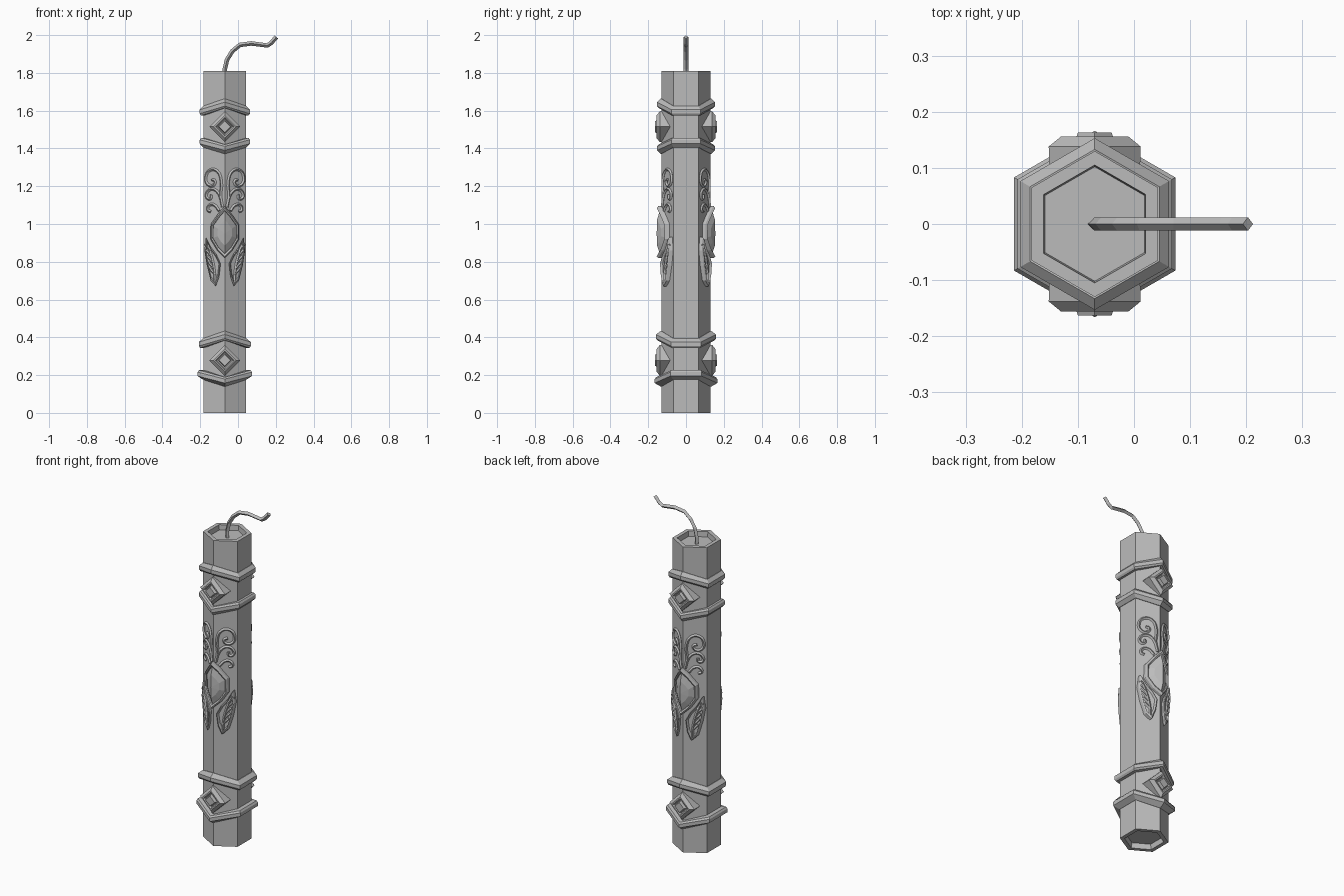
import bpy, bmesh, math
from mathutils import Vector

if "Cube" in bpy.data.objects:
    bpy.data.objects.remove(bpy.data.objects["Cube"])

CX = -0.07          # column axis
R = 0.13            # column corner radius
SLOPE = math.tan(math.radians(30))

grey = bpy.data.materials.new("stone grey")
grey.use_nodes = True
grey.diffuse_color = (0.5, 0.5, 0.5, 1)
grey.node_tree.nodes["Principled BSDF"].inputs["Base Color"].default_value = (0.5, 0.5, 0.5, 1)


def add_object(name, mesh, mirror=(False, False)):
    obj = bpy.data.objects.new(name, mesh)
    bpy.context.collection.objects.link(obj)
    obj.location.x = CX
    mesh.materials.clear()
    mesh.materials.append(grey)
    if any(mirror):
        mod = obj.modifiers.new("Mirror", 'MIRROR')
        mod.use_axis = (mirror[0], mirror[1], False)
        mod.use_mirror_merge = False
    return obj


def loft(name, loops, mirror=(False, False), ring=False, tip=None):
    """Join equal loops of points; cap the ends, close to a ring or fan to a tip."""
    bm = bmesh.new()
    rows = [[bm.verts.new(p) for p in loop] for loop in loops]
    n = len(rows[0])
    pairs = list(zip(rows, rows[1:])) + ([(rows[-1], rows[0])] if ring else [])
    for a, b in pairs:
        for i in range(n):
            j = (i + 1) % n
            bm.faces.new((a[i], a[j], b[j], b[i]))
    if not ring:
        bm.faces.new(rows[0])
        if tip:
            top = bm.verts.new(tip)
            for i in range(n):
                bm.faces.new((rows[-1][i], rows[-1][(i + 1) % n], top))
        else:
            bm.faces.new(rows[-1])
    bmesh.ops.recalc_face_normals(bm, faces=bm.faces)
    mesh = bpy.data.meshes.new(name)
    bm.to_mesh(mesh)
    bm.free()
    return add_object(name, mesh, mirror)


def hexagon(radius, z, lift=0.0):
    """Hexagon with corners towards front and back, those two lifted."""
    pts = []
    for k in range(6):
        a = math.radians(90 + 60 * k)
        pts.append((radius * math.cos(a), radius * math.sin(a), z + (lift if k % 3 == 0 else 0)))
    return pts


def wrap(x, z, off):
    """Point on the two front faces of the column, pushed out by off."""
    return Vector((x, -(R - abs(x) * SLOPE) - off * 1.15, z))


def scaled(outline, centre, s, off):
    return [wrap(centre[0] + (x - centre[0]) * s, centre[1] + (z - centre[1]) * s, off)
            for x, z in outline]


def tube(name, points, depth, mirror=(False, False), smooth=True):
    curve = bpy.data.curves.new(name, 'CURVE')
    curve.dimensions = '3D'
    curve.bevel_depth = depth
    curve.bevel_resolution = 0
    curve.use_fill_caps = True
    curve.resolution_u = 4
    if smooth:
        sp = curve.splines.new('BEZIER')
        sp.bezier_points.add(len(points) - 1)
        for bp, p in zip(sp.bezier_points, points):
            bp.co = p
            bp.handle_left_type = bp.handle_right_type = 'AUTO'
    else:
        sp = curve.splines.new('POLY')
        sp.points.add(len(points) - 1)
        for pt, p in zip(sp.points, points):
            pt.co = (*p, 1)
    temp = bpy.data.objects.new("temp", curve)
    bpy.context.collection.objects.link(temp)
    deps = bpy.context.evaluated_depsgraph_get()
    mesh = bpy.data.meshes.new_from_object(temp.evaluated_get(deps))
    bpy.data.objects.remove(temp)
    for poly in mesh.polygons:
        poly.use_smooth = False
    return add_object(name, mesh, mirror)


# Hexagonal column with sunken ends
TOP = 1.81
loft("column", [hexagon(0.1, 0.03), hexagon(0.105, 0), hexagon(R, 0),
                hexagon(R, TOP), hexagon(0.105, TOP), hexagon(0.102, TOP - 0.03)])

# Chevron bands: name, side height, lift at front and back, radius
for name, z, lift, rad in (("upper_top_band", 1.60, 0.04, 0.153),
                           ("lower_top_band", 1.43, -0.035, 0.153),
                           ("upper_bottom_band", 0.37, 0.04, 0.159),
                           ("lower_bottom_band", 0.20, -0.037, 0.166)):
    up = 1 if lift > 0 else -1
    profile = [(0.125, -0.026), (rad - 0.008, -0.026), (rad, -0.016), (rad, 0.005), (0.133, 0.024), (0.125, 0.024)]
    loft(name, [hexagon(r, z + up * h, lift) for r, h in profile], ring=True)

# Stepped diamond studs
for name, zc in (("top_diamond", 1.515), ("bottom_diamond", 0.278)):
    steps = [(0.08, -0.075), (0.082, -0.138), (0.06, -0.156), (0.05, -0.156), (0.042, -0.146), (0.036, -0.146), (0.03, -0.163), (0.015, -0.163)]
    loft(name, [[(r, y, zc), (0, y, zc + r), (-r, y, zc), (0, y, zc - r)] for r, y in steps],
         mirror=(False, True))

# Pointed oval frame with a faceted gem
half = [(0.035, 1.055), (0.074, 1.0), (0.076, 0.92), (0.04, 0.86)]
oval = [(0, 1.095)] + half + [(0, 0.82)] + [(-x, z) for x, z in reversed(half)]
mid = (0, 0.95)
loft("gem_frame", [scaled(oval, mid, s, o) for s, o in
                   ((0.8, -0.01), (1, -0.01), (1, 0.014), (0.93, 0.022), (0.84, 0.016), (0.8, 0.0))],
     mirror=(False, True), ring=True)
loft("gem", [scaled(oval, mid, s, o) for s, o in ((0.82, -0.01), (0.82, 0.008), (0.5, 0.02))],
     mirror=(False, True), tip=wrap(0, 0.95, 0.022))

# Scrolls above the gem
scrolls = {
    "large_scroll": [(0.012, 1.09), (0.022, 1.15), (0.018, 1.22), (0.04, 1.28), (0.078, 1.285),
                     (0.1, 1.25), (0.09, 1.21), (0.06, 1.205), (0.052, 1.228), (0.068, 1.235)],
    "middle_scroll": [(0.02, 1.13), (0.035, 1.165), (0.065, 1.185), (0.092, 1.17), (0.095, 1.14),
                      (0.075, 1.135), (0.072, 1.155)],
    "small_scroll": [(0.03, 1.07), (0.055, 1.1), (0.08, 1.1), (0.09, 1.075), (0.075, 1.065)],
}
for name, path in scrolls.items():
    tube(name, [wrap(x, z, 0.003) for x, z in path], 0.008, mirror=(True, True))

# Leaves below the gem: raised rim, sunken middle, vein and ribs
leaf = [(0.1, 0.93), (0.108, 0.86), (0.095, 0.78), (0.075, 0.70), (0.048, 0.67),
        (0.03, 0.72), (0.022, 0.79), (0.045, 0.84), (0.075, 0.88)]
heart = (0.063, 0.79)
loft("leaf", [scaled(leaf, heart, s, o) for s, o in
              ((1, -0.008), (1, 0.015), (0.88, 0.02), (0.78, 0.01))], mirror=(True, True))
vein = [(0.09, 0.89), (0.068, 0.82), (0.055, 0.75), (0.052, 0.69)]
tube("leaf_vein", [wrap(x, z, 0.012) for x, z in vein], 0.007, mirror=(True, True))
for i in range(5):
    z = 0.73 + 0.032 * i
    x = 0.05 + 0.006 * i
    tube("leaf_rib", [wrap(x, z, 0.012), wrap(x + 0.03, z + 0.035, 0.013)], 0.006,
         mirror=(True, True), smooth=False)

# Bent fuse
fuse = [(0, 1.77), (0, 1.82), (0.012, 1.87), (0.04, 1.915), (0.08, 1.948), (0.14, 1.956),
        (0.225, 1.945), (0.245, 1.958), (0.273, 1.99)]
tube("fuse", [Vector((x, 0, z)) for x, z in fuse], 0.012, smooth=False)
